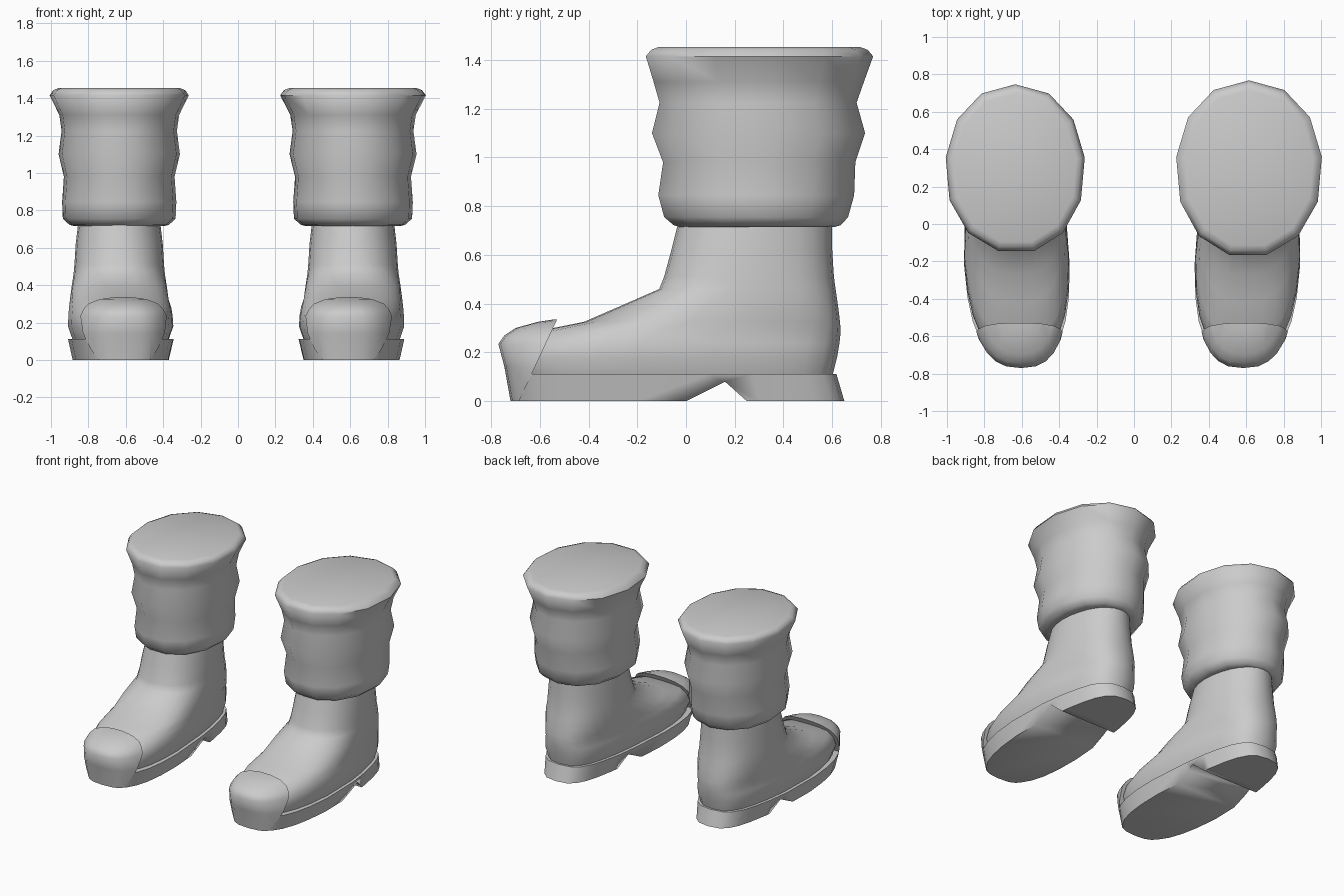
import bpy, bmesh, math
from mathutils import Vector

if "Cube" in bpy.data.objects:
    bpy.data.objects.remove(bpy.data.objects["Cube"])

grey = bpy.data.materials.new("boot grey")
grey.use_nodes = True
grey.diffuse_color = (0.6, 0.6, 0.6, 1)
grey.node_tree.nodes["Principled BSDF"].inputs["Base Color"].default_value = (0.6, 0.6, 0.6, 1)


def loft(rings, sides, heel=0.0):
    """Stack closed ovals: (height, front y, back y, half width, squareness)."""
    bm = bmesh.new()
    loops = []
    for z, front, back, half, power in rings:
        mid, length = (front + back) / 2, (back - front) / 2
        loop = []
        for i in range(sides):
            a = math.tau * i / sides
            c, s = math.cos(a), math.sin(a)
            y = mid + length * math.copysign(abs(c) ** (2 / power), c)
            x = half * math.copysign(abs(s) ** (2 / power), s)
            x *= 1 - heel * min(1, max(0, (y + 0.1) / 0.5))   # narrow the heel
            x -= 0.04 * max(0, -y)                            # turn the toe inward
            loop.append(bm.verts.new((x, y, z)))
        loops.append(loop)
    for low, high in zip(loops, loops[1:]):
        for i in range(sides):
            j = (i + 1) % sides
            bm.faces.new((low[i], low[j], high[j], high[i]))
    bm.faces.new(loops[0])
    bm.faces.new(loops[-1])
    return bm


def finish(name, bm, side, angle=40):
    """Place a part on its side of the pair, mirroring outward x."""
    for v in bm.verts:
        v.co.x = side * (v.co.x + (0.615 if side > 0 else 0.635))
    bmesh.ops.recalc_face_normals(bm, faces=bm.faces)
    mesh = bpy.data.meshes.new(name)
    bm.to_mesh(mesh)
    bm.free()
    obj = bpy.data.objects.new(name, mesh)
    bpy.context.collection.objects.link(obj)
    mesh.materials.append(grey)
    bpy.ops.object.select_all(action='DESELECT')
    obj.select_set(True)
    bpy.context.view_layer.objects.active = obj
    bpy.ops.object.shade_smooth_by_angle(angle=math.radians(angle))
    return obj


UPPER = [(0.10, -0.68, 0.60, 0.255, 2.8), (0.18, -0.71, 0.62, 0.283, 2.8),
         (0.24, -0.69, 0.63, 0.280, 2.7), (0.285, -0.62, 0.635, 0.274, 2.6),
         (0.325, -0.42, 0.632, 0.272, 2.6), (0.39, -0.27, 0.624, 0.270, 2.5),
         (0.46, -0.11, 0.614, 0.266, 2.3), (0.51, -0.09, 0.607, 0.262, 2.2),
         (0.62, -0.06, 0.60, 0.256, 2.1), (0.74, -0.03, 0.60, 0.242, 2.0)]

CAP = [(0.0, -0.72, 0.3, 0.255, 2.8), (0.14, -0.745, 0.3, 0.272, 2.8),
       (0.235, -0.77, 0.3, 0.268, 2.6), (0.27, -0.745, 0.3, 0.255, 2.5),
       (0.30, -0.70, 0.3, 0.235, 2.4), (0.325, -0.61, 0.3, 0.20, 2.3),
       (0.336, -0.54, 0.3, 0.15, 2.2)]

SOLE = [(0.0, -0.72, 0.65, 0.258, 2.9), (0.112, -0.738, 0.617, 0.284, 2.9)]

CUFF = [(0.715, -0.035, 0.61, 0.25), (0.722, -0.06, 0.635, 0.28),
        (0.755, -0.10, 0.665, 0.318), (0.845, -0.125, 0.69, 0.322),
        (0.98, -0.105, 0.695, 0.312), (1.10, -0.152, 0.735, 0.342),
        (1.225, -0.12, 0.70, 0.325), (1.31, -0.145, 0.73, 0.338),
        (1.415, -0.178, 0.768, 0.392), (1.442, -0.155, 0.745, 0.372),
        (1.453, -0.125, 0.715, 0.345)]

for side, word in ((1, "left"), (-1, "right")):
    # Foot and ankle
    finish(word + "_upper", loft(UPPER, 26, 0.13), side, 60)

    # Toe cap, trimmed along a leaning plane
    bm = loft(CAP, 30)
    cut = bmesh.ops.bisect_plane(bm, geom=bm.verts[:] + bm.edges[:] + bm.faces[:],
                                 plane_co=Vector((0, -0.62, 0.14)),
                                 plane_no=Vector((0, 0.9, -0.42)), clear_outer=True)
    rim = [e for e in cut["geom_cut"] if isinstance(e, bmesh.types.BMEdge)]
    bmesh.ops.contextual_create(bm, geom=rim)
    finish(word + "_toe_cap", bm, side, 50)

    # Sole with a notch in front of the heel
    sole = finish(word + "_sole", loft(SOLE, 26, 0.13), side)
    bm = bmesh.new()
    ends = [[bm.verts.new((x, y, z)) for y, z in ((-0.003, -0.002), (0.16, 0.08), (0.252, -0.002))]
            for x in (-0.5, 0.5)]
    for end in ends:
        bm.faces.new(end)
    for i in range(3):
        j = (i + 1) % 3
        bm.faces.new((ends[0][i], ends[0][j], ends[1][j], ends[1][i]))
    notch = finish(word + "_notch_cutter", bm, side, 1)
    notch.hide_render = True
    notch.hide_set(True)
    cutter = sole.modifiers.new("arch notch", 'BOOLEAN')
    cutter.operation = 'DIFFERENCE'
    cutter.object = notch

    # Slouched cuff, a little slimmer on the right boot
    k = 1 if side > 0 else 0.955
    rings = [(z, 0.3 + (f - 0.3) * k, 0.3 + (b - 0.3) * k, w * k, 2.1) for z, f, b, w in CUFF]
    finish(word + "_cuff", loft(rings, 13), side, 60)
